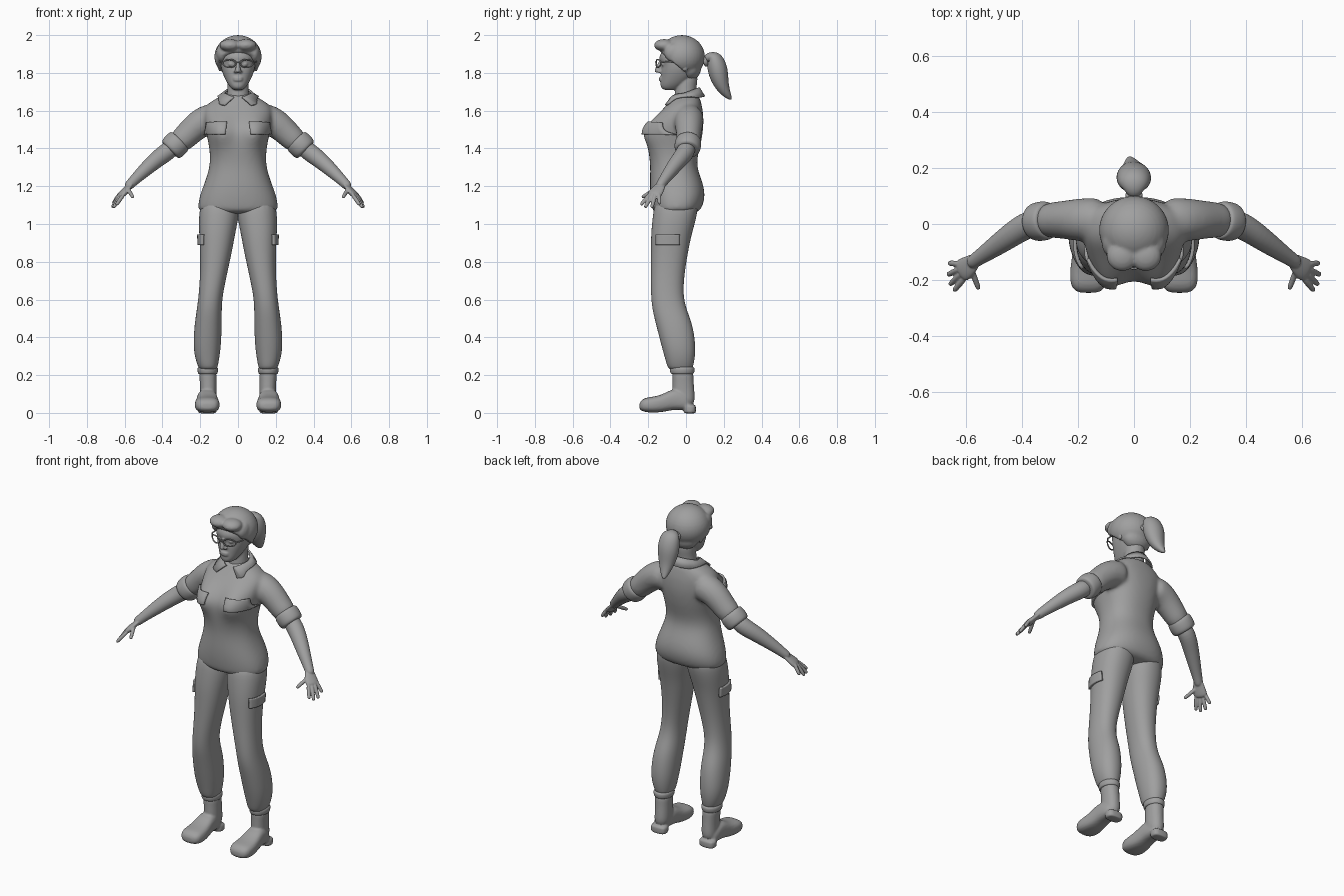
import bpy, bmesh, math
from mathutils import Vector, Matrix

default_cube = bpy.data.objects.get("Cube")
if default_cube:
    bpy.data.objects.remove(default_cube, do_unlink=True)

grey = bpy.data.materials.new("plain grey")
grey.use_nodes = True
grey.diffuse_color = (.35, .35, .35, 1)
grey.node_tree.nodes["Principled BSDF"].inputs["Base Color"].default_value = grey.diffuse_color


def loft(bm, sections, sides=16, power=2.0):
    """Skin closed superellipse sections given as (centre, half axis u, half axis v)."""
    loops = []
    for centre, u, v in sections:
        loop = []
        for i in range(sides):
            angle = math.tau * i / sides
            c, s = math.cos(angle), math.sin(angle)
            a = math.copysign(abs(c) ** (2 / power), c)
            b = math.copysign(abs(s) ** (2 / power), s)
            loop.append(bm.verts.new(Vector(centre) + Vector(u) * a + Vector(v) * b))
        loops.append(loop)
    for low, high in zip(loops, loops[1:]):
        for i in range(sides):
            j = (i + 1) % sides
            bm.faces.new((low[i], low[j], high[j], high[i]))
    bm.faces.new(loops[0][::-1])
    bm.faces.new(loops[-1])
    return [v for loop in loops for v in loop]


def stack(bm, rows, sides=16, power=2.0):
    """Horizontal sections: height, x low, x high, y front, y back."""
    return loft(bm, [(((xl + xh) / 2, (yf + yb) / 2, z), ((xh - xl) / 2, 0, 0),
                      (0, (yb - yf) / 2, 0)) for z, xl, xh, yf, yb in rows], sides, power)


def tube(bm, rows, hint=(0, 1, 0), sides=12, flat=1.0):
    """Round sections along a path: x, y, z, radius."""
    points = [Vector(row[:3]) for row in rows]
    sections = []
    for i, row in enumerate(rows):
        along = (points[min(i + 1, len(points) - 1)] - points[max(i - 1, 0)]).normalized()
        u = Vector(hint)
        u = (u - along * u.dot(along)).normalized()
        sections.append((points[i], u * row[3], along.cross(u) * row[3] * flat))
    return loft(bm, sections, sides)


def ball(bm, centre, radii, detail=16):
    bmesh.ops.create_uvsphere(bm, u_segments=detail, v_segments=detail // 2, radius=1,
                              matrix=Matrix.Translation(centre) @ Matrix.Diagonal((*radii, 1)))


def finish(name, bm, subdivide=2, voxel=0, relax=4, mirror=False, wrap=None, thickness=0):
    bmesh.ops.recalc_face_normals(bm, faces=bm.faces[:])
    for face in bm.faces:
        face.smooth = True
    mesh = bpy.data.meshes.new(name)
    bm.to_mesh(mesh)
    bm.free()
    mesh.materials.append(grey)
    obj = bpy.data.objects.new(name, mesh)
    bpy.context.collection.objects.link(obj)
    if wrap:
        target, axis = wrap
        cling = obj.modifiers.new("cling", 'SHRINKWRAP')
        cling.target = target
        cling.offset = .006
        if axis:
            cling.wrap_method = 'PROJECT'
            cling.wrap_mode = 'ABOVE_SURFACE'
            setattr(cling, "use_project_" + axis, True)
            cling.use_negative_direction = True
            cling.use_positive_direction = True
        else:
            cling.wrap_mode = 'OUTSIDE'
    if thickness:
        solid = obj.modifiers.new("thickness", 'SOLIDIFY')
        solid.thickness = thickness
        solid.offset = 0
    if subdivide:
        obj.modifiers.new("round", 'SUBSURF').levels = subdivide
        obj.modifiers["round"].render_levels = subdivide
    if voxel:
        remesh = obj.modifiers.new("blend", 'REMESH')
        remesh.mode = 'VOXEL'
        remesh.voxel_size = voxel
        remesh.use_smooth_shade = True
        smooth = obj.modifiers.new("relax", 'SMOOTH')
        smooth.factor = .5
        smooth.iterations = relax
    if mirror:
        obj.modifiers.new("mirror", 'MIRROR')
    return obj


def bump(verts, x, z, width, height, push):
    """Push the front of a form in y around a mirrored pair of spots."""
    for v in verts:
        if v.co.y < -.05:
            far = ((abs(v.co.x) - x) / width) ** 2 + ((v.co.z - z) / height) ** 2
            v.co.y += push * math.exp(-far)


# Shirt: torso and both short sleeves blended together
bm = bmesh.new()
torso = [(1.05, .208, -.172, .06), (1.09, .214, -.182, .088), (1.15, .204, -.19, .103),
         (1.22, .176, -.192, .09), (1.31, .147, -.188, .052), (1.39, .15, -.198, .07),
         (1.44, .16, -.2, .082), (1.49, .17, -.198, .09), (1.54, .18, -.175, .094),
         (1.6, .185, -.128, .09), (1.635, .165, -.1, .082), (1.665, .115, -.075, .075),
         (1.69, .068, -.06, .062)]
bump(stack(bm, [(z, -w, w, f, b) for z, w, f, b in torso], 32, 2.3), .1, 1.49, .062, .075, -.056)
for side in (-1, 1):
    tube(bm, [(side * x, y, z, r) for x, y, z, r in
              [(.1, .015, 1.56, .08), (.16, .015, 1.555, .083), (.215, .015, 1.525, .077),
               (.27, .015, 1.47, .068), (.335, .012, 1.41, .064)]], flat=1.03)
shirt = finish("shirt", bm, 2, .011, 6)

# Rolled sleeve cuffs
bm = bmesh.new()
tube(bm, [(.305, .014, 1.445, .056), (.308, .014, 1.442, .069), (.33, .01, 1.42, .073),
          (.358, .006, 1.392, .069), (.361, .006, 1.389, .05)], sides=16)
finish("sleeve_cuffs", bm, mirror=True)

# Forearms and hands
bm = bmesh.new()
tube(bm, [(.33, .01, 1.42, .05), (.385, -.003, 1.375, .05), (.44, -.04, 1.335, .046),
          (.51, -.09, 1.27, .036), (.56, -.124, 1.222, .027), (.59, -.145, 1.19, .026)])
tube(bm, [(.56, -.122, 1.22, .024), (.585, -.145, 1.19, .036), (.607, -.162, 1.165, .044),
          (.625, -.172, 1.145, .04)], hint=(.2, 1, .1), flat=.42)
fingers = [((.61, -.198, 1.15), (.645, -.24, 1.1)), ((.623, -.182, 1.148), (.66, -.218, 1.085)),
           ((.63, -.164, 1.15), (.667, -.182, 1.085)), ((.63, -.143, 1.155), (.663, -.14, 1.105)),
           ((.583, -.16, 1.185), (.555, -.235, 1.14))]
for base, tip in fingers:
    base, tip = Vector(base), Vector(tip)
    tube(bm, [(*base.lerp(tip, t), r) for t, r in
              ((-.2, .011), (.3, .012), (.8, .011), (1, .009))], hint=(0, 0, 1), sides=8)
finish("forearms_and_hands", bm, 2, .004, 2, mirror=True)

# Trousers
bm = bmesh.new()
stack(bm, [(1.15, -.01, .19, -.16, .07), (1.05, -.008, .21, -.177, .062),
           (.95, .014, .207, -.186, .032), (.87, .028, .202, -.187, .015),
           (.75, .054, .2, -.187, -.006), (.63, .08, .208, -.187, -.016),
           (.55, .086, .218, -.18, .002), (.47, .085, .231, -.16, .036),
           (.36, .089, .238, -.132, .052), (.29, .098, .228, -.112, .048),
           (.245, .107, .212, -.1, .038), (.225, .115, .2, -.085, .03)], 20, 2.2)
trousers = finish("trousers", bm, mirror=True)

# Boots: shaft, foot, heel and folded rim
bm = bmesh.new()
stack(bm, [(.235, .11, .21, -.078, .042), (.18, .114, .204, -.07, .04),
           (.11, .112, .2, -.075, .046), (.03, .113, .205, -.06, .05)], 16, 2.2)
loft(bm, [((.163, y, (low + high) / 2), (w, 0, 0), (0, 0, (high - low) / 2))
          for y, w, low, high in [(.03, .04, .015, .07), (-.02, .05, .015, .12),
                                  (-.07, .054, .016, .13), (-.12, .06, .004, .1),
                                  (-.17, .068, .0, .086), (-.215, .066, .003, .082),
                                  (-.238, .052, .012, .066), (-.247, .03, .02, .05)]], 16, 2.8)
stack(bm, [(z, .112, .212, -.012, .053) for z in (-.004, .006, .03, .045)], 16, 3)
finish("boots", bm, 2, .007, 2, mirror=True)
bm = bmesh.new()
stack(bm, [(z, .16 - w, .16 + w, -.02 - w * 1.2, -.02 + w * 1.2) for z, w in
           ((.205, .047), (.208, .053), (.23, .057), (.243, .053), (.244, .04))])
finish("boot_rims", bm, mirror=True)


# Pocket flaps that follow the cloth
def flap(name, corner, across, down, target, axis):
    bm = bmesh.new()
    steps = 10
    rows = [[bm.verts.new(Vector(corner) + Vector(across) * i / steps + Vector(down) * j / steps)
             for i in range(steps + 1)] for j in range(steps + 1)]
    for upper, lower in zip(rows, rows[1:]):
        for i in range(steps):
            bm.faces.new((upper[i], upper[i + 1], lower[i + 1], lower[i]))
    finish(name, bm, 0, mirror=True, wrap=(target, axis), thickness=.012)


flap("chest_pocket_flaps", (.06, -.24, 1.535), (.1, .09, 0), (.008, 0, -.06), shirt, "y")
flap("cargo_pocket_flaps", (.21, -.155, .945), (0, .12, 0), (0, 0, -.055), trousers, "x")

# Folded shirt collar, open at the front with long points
bm = bmesh.new()
previous = None
for i in range(33):
    angle = .3 + (math.tau - .6) * i / 32
    s, c = math.sin(angle), math.cos(angle)
    point = max(0, c) ** 4
    rim = [(.068 * s, -.003 - .068 * c, 1.688 - .028 * c),
           (.074 * s, -.003 - .074 * c, 1.692 - .028 * c),
           (.098 * s * (1 + 1.6 * point), -.003 - .1 * c, 1.655 - .02 * c - .02 * point)]
    current = [bm.verts.new(p) for p in rim]
    if previous:
        for k in range(2):
            bm.faces.new((previous[k], current[k], current[k + 1], previous[k + 1]))
    previous = current
finish("collar", bm, 0, wrap=(shirt, None), thickness=.009)

# Head: skull, neck, nose, lips, eyes and ears
bm = bmesh.new()
skull = [(1.95, .07, -.1, .06), (1.9, .088, -.14, .08), (1.87, .092, -.145, .085),
         (1.845, .092, -.138, .083), (1.82, .089, -.135, .07), (1.795, .081, -.134, .055),
         (1.77, .07, -.134, .035), (1.74, .054, -.136, .0), (1.72, .038, -.133, -.03),
         (1.708, .024, -.115, -.05)]
bump(stack(bm, [(z, -w, w, f, b) for z, w, f, b in skull], 24, 2.2), .036, 1.845, .022, .02, .014)
tube(bm, [(0, .015, 1.82, .058), (0, .0, 1.73, .057), (0, -.003, 1.69, .06), (0, .0, 1.63, .068)])
tube(bm, [(0, -.132, 1.865, .009), (0, -.143, 1.84, .011), (0, -.152, 1.818, .015),
          (0, -.15, 1.806, .013)], hint=(1, 0, 0))
ball(bm, (0, -.152, 1.811), (.014, .015, .011))
for height in (1.773, 1.762):
    ball(bm, (0, -.131, height), (.027, .013, .007))
for side in (-1, 1):
    ball(bm, (side * .014, -.14, 1.807), (.01, .012, .008))
    ball(bm, (side * .036, -.118, 1.846), (.017, .014, .012))
    ball(bm, (side * .095, -.005, 1.838), (.012, .02, .032))
finish("head", bm, 2, .005, 2)

# Hair: cap cut along the hairline, swept front rolls and nape
bm = bmesh.new()
ball(bm, (0, -.022, 1.886), (.125, .122, .114), 36)
bmesh.ops.bisect_plane(bm, geom=bm.verts[:] + bm.edges[:] + bm.faces[:], plane_co=(0, 0, 1.8),
                       plane_no=(0, .83, 1), clear_inner=True)
bmesh.ops.holes_fill(bm, edges=[e for e in bm.edges if e.is_boundary])
for side in (-1, 1):
    ball(bm, (side * .042, -.115, 1.946), (.056, .054, .033), 24)
    ball(bm, (side * .086, -.06, 1.905), (.03, .055, .05), 24)
ball(bm, (0, .02, 1.825), (.088, .06, .066), 24)
finish("hair", bm, 0, .007, 3)

# Ponytail and its tie
bm = bmesh.new()
tube(bm, [(0, .1, 1.862, .018), (0, .118, 1.885, .034), (0, .145, 1.885, .056),
          (0, .164, 1.835, .066), (-.002, .174, 1.785, .063), (-.004, .19, 1.73, .047),
          (-.01, .217, 1.685, .027), (-.018, .24, 1.658, .008)], hint=(1, 0, 0), flat=.84)
finish("ponytail", bm)
bm = bmesh.new()
tube(bm, [(0, .088, 1.858, .025), (0, .092, 1.86, .033), (0, .108, 1.866, .033),
          (0, .112, 1.868, .025)], hint=(1, 0, 0))
finish("hair_tie", bm)


# Glasses: rims, bridge and temples
def wire(name, points, cyclic=False):
    curve = bpy.data.curves.new(name, 'CURVE')
    curve.dimensions = '3D'
    curve.bevel_depth = .0038
    curve.bevel_resolution = 2
    spline = curve.splines.new('POLY')
    spline.points.add(len(points) - 1)
    for target, p in zip(spline.points, points):
        target.co = (*p, 1)
    spline.use_cyclic_u = cyclic
    curve.materials.append(grey)
    bpy.context.collection.objects.link(bpy.data.objects.new(name, curve))


for side, label in ((1, "left"), (-1, "right")):
    rim = []
    for i in range(24):
        angle = math.tau * i / 24
        x = .045 + .034 * math.cos(angle)
        rim.append((side * x, -.158 + 4 * x * x, 1.85 + .021 * math.sin(angle)))
    wire(label + "_glasses_rim", rim, True)
    wire(label + "_glasses_temple", [(side * .079, -.133, 1.855), (side * .096, -.11, 1.858),
                                     (side * .1, -.01, 1.86)])
wire("glasses_bridge", [(-.012, -.157, 1.855), (0, -.161, 1.858), (.012, -.157, 1.855)])
